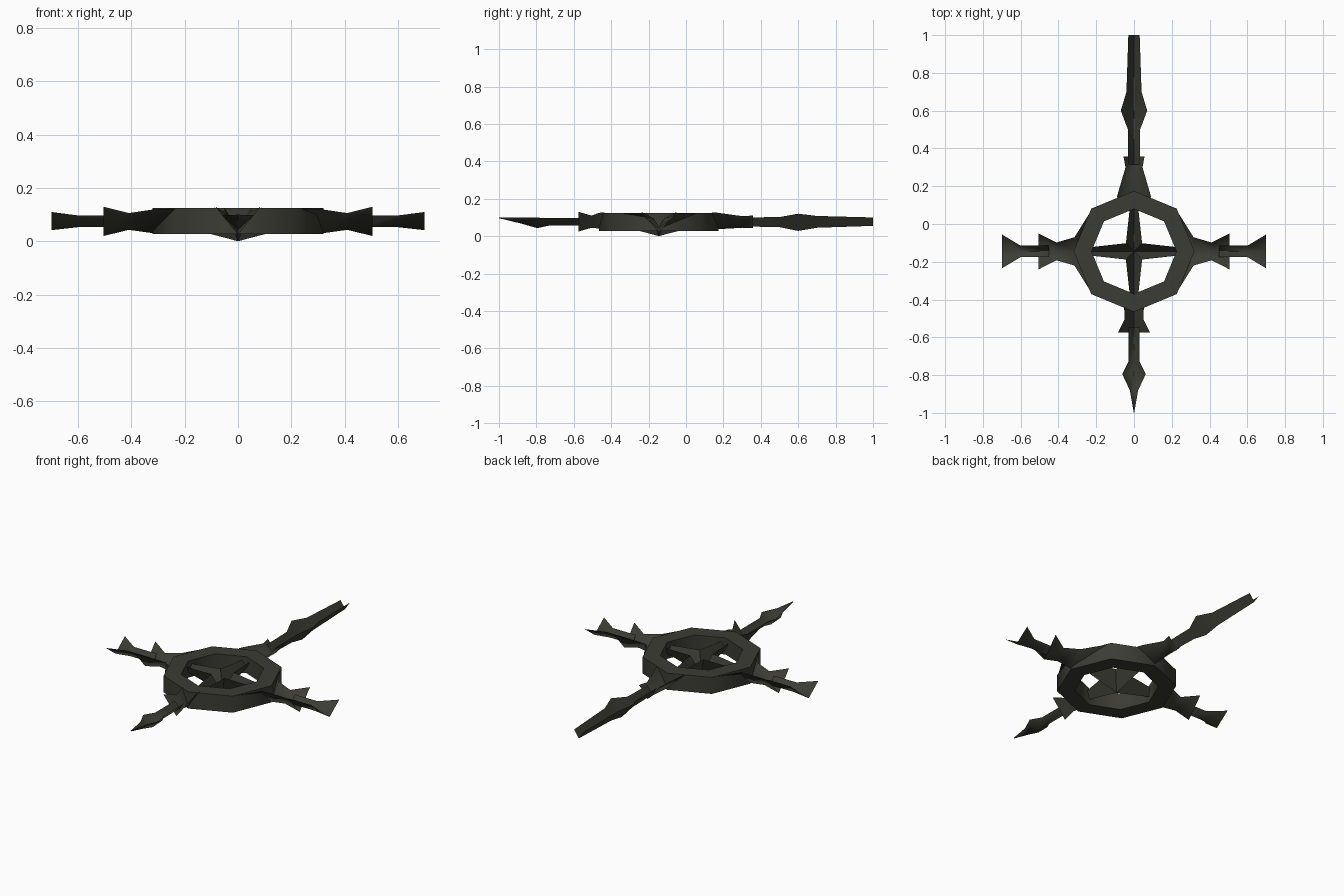
import bpy, bmesh, math
from mathutils import Vector

cube = bpy.data.objects.get("Cube")
if cube:
    bpy.data.objects.remove(cube, do_unlink=True)

CENTRE = Vector((0, -0.145, 0))


def make_material(name, colour):
    mat = bpy.data.materials.new(name)
    mat.use_nodes = True
    mat.diffuse_color = colour
    mat.node_tree.nodes["Principled BSDF"].inputs["Base Color"].default_value = colour
    return mat


iron = make_material("dark_olive_iron", (0.045, 0.045, 0.035, 1))
pale = make_material("pale_inlay", (0.35, 0.35, 0.28, 1))


def finish(name, bm, angle, mat):
    mesh = bpy.data.meshes.new(name)
    bm.to_mesh(mesh)
    bm.free()
    mesh.materials.append(mat)
    obj = bpy.data.objects.new(name, mesh)
    bpy.context.collection.objects.link(obj)
    bpy.ops.object.select_all(action='DESELECT')
    obj.select_set(True)
    bpy.context.view_layer.objects.active = obj
    bpy.ops.object.shade_smooth_by_angle(angle=math.radians(angle))


def channel(name, stations, heading, mat=iron):
    """Loft an open V-shaped channel; station = distance, half width, rim, keel."""
    along = Vector((math.cos(heading), math.sin(heading), 0))
    side = Vector((-along.y, along.x, 0))
    bm = bmesh.new()
    rings = []
    for dist, half, rim, keel in stations:
        base = CENTRE + along * dist
        rings.append([bm.verts.new(base + side * w + Vector((0, 0, z)))
                      for w, z in ((half, rim), (0, keel), (-half, rim))])
    for a, b in zip(rings, rings[1:]):
        for i in range(2):
            bm.faces.new((a[i], b[i], b[i + 1], a[i + 1]))
    bmesh.ops.remove_doubles(bm, verts=bm.verts, dist=0.0001)
    finish(name, bm, 100, mat)


def inlay(name, path, heading):
    """Thin pale strip lying along the keel of a channel; path = distance, keel."""
    channel(name, [(d, 0.003, z + 0.007, z + 0.003) for d, z in path], heading, pale)


# Octagonal ring, spun from a rectangular section
bm = bmesh.new()
corners = [(0.32, 0.027), (0.32, 0.125), (0.225, 0.125), (0.225, 0.027)]
rings = []
for i in range(8):
    a = i * math.tau / 8
    rings.append([bm.verts.new(CENTRE + Vector((r * math.cos(a), r * math.sin(a), z)))
                  for r, z in corners])
for i in range(8):
    p, q = rings[i], rings[(i + 1) % 8]
    for k in range(4):
        m = (k + 1) % 4
        bm.faces.new((p[k], q[k], q[m], p[m]))
bmesh.ops.recalc_face_normals(bm, faces=bm.faces)
finish("octagonal_ring", bm, 50, iron)

# Four-pointed star inside the ring, its channels meeting at the lowest point
EAST, NORTH, WEST, SOUTH = (k * math.pi / 2 for k in range(4))
for label, heading in (("left", EAST), ("back", NORTH), ("right", WEST), ("front", SOUTH)):
    channel("star_point_" + label,
            [(0, 0, 0, 0), (0.043, 0.043, 0.112, 0.012),
             (0.25, 0.02, 0.1, 0.065)], heading)
inlay("star_inlay", [(0.05, 0.014), (0.09, 0.024)], NORTH)

# Matching side arms: wide root and collar, then a flared end
for label, heading in (("left", EAST), ("right", WEST)):
    channel("side_collar_" + label,
            [(0.225, 0.219, 0.122, 0.028), (0.315, 0.075, 0.12, 0.03),
             (0.41, 0.047, 0.106, 0.043), (0.505, 0.095, 0.13, 0.02)], heading)
    channel("side_end_" + label,
            [(0.45, 0.03, 0.097, 0.053), (0.6, 0.03, 0.097, 0.053),
             (0.7, 0.09, 0.11, 0.042)], heading)
    inlay("side_inlay_" + label, [(0.45, 0.053), (0.5, 0.053)], heading)

# Long back arm
channel("back_socket",
        [(0.284, 0.092, 0.127, 0.035), (0.315, 0.083, 0.125, 0.037),
         (0.445, 0.045, 0.107, 0.045), (0.503, 0.056, 0.11, 0.043)], NORTH)
channel("back_shaft",
        [(0.46, 0.03, 0.1, 0.052), (0.645, 0.032, 0.102, 0.048),
         (0.745, 0.07, 0.12, 0.028), (0.845, 0.04, 0.108, 0.045),
         (1.145, 0.03, 0.1, 0.055)], NORTH)
inlay("back_inlay_inner", [(0.595, 0.049), (0.645, 0.048), (0.7, 0.037)], NORTH)
inlay("back_inlay_outer", [(0.745, 0.028), (0.845, 0.045), (0.92, 0.0475)], NORTH)

# Short front arm with a pointed tip
channel("front_collar",
        [(0.29, 0.053, 0.127, 0.035), (0.318, 0.051, 0.125, 0.04),
         (0.36, 0.05, 0.11, 0.045), (0.43, 0.085, 0.13, 0.025)], SOUTH)
channel("front_spike",
        [(0.4, 0.03, 0.096, 0.057), (0.585, 0.03, 0.096, 0.057),
         (0.65, 0.062, 0.099, 0.043), (0.735, 0.022, 0.099, 0.067),
         (0.855, 0.001, 0.1, 0.096)], SOUTH)
inlay("front_inlay", [(0.45, 0.057), (0.49, 0.057)], SOUTH)
inlay("tip_inlay", [(0.635, 0.046), (0.66, 0.046)], SOUTH)
